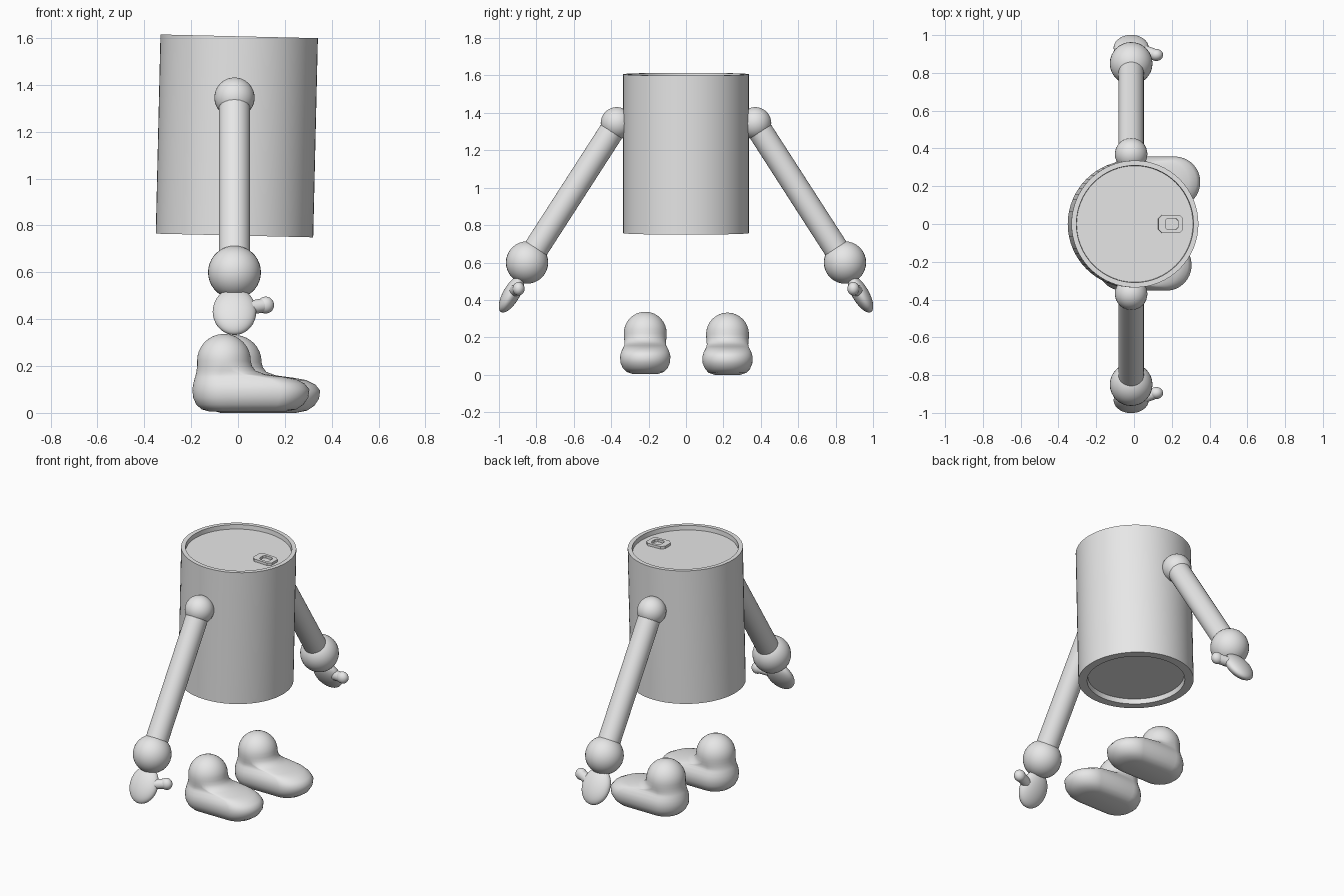
import bpy, bmesh, math
from mathutils import Vector

if "Cube" in bpy.data.objects:
    bpy.data.objects.remove(bpy.data.objects["Cube"])

gray = bpy.data.materials.new("light gray")
gray.diffuse_color = (0.8, 0.8, 0.8, 1)
gray.use_nodes = True
gray.node_tree.nodes["Principled BSDF"].inputs["Base Color"].default_value = gray.diffuse_color


def finish(obj, name, angle=40):
    obj.name = name
    obj.data.materials.clear()
    obj.data.materials.append(gray)
    bpy.ops.object.select_all(action='DESELECT')
    obj.select_set(True)
    bpy.context.view_layer.objects.active = obj
    bpy.ops.object.shade_smooth_by_angle(angle=math.radians(angle))
    return obj


def loft(name, rings, caps=True, closed=False, angle=40):
    """Skin a stack of point rings that all have the same count."""
    bm = bmesh.new()
    vs = [[bm.verts.new(p) for p in r] for r in rings]
    n = len(vs[0])
    pairs = list(zip(vs, vs[1:])) + ([(vs[-1], vs[0])] if closed else [])
    for a, b in pairs:
        for i in range(n):
            j = (i + 1) % n
            bm.faces.new((a[i], a[j], b[j], b[i]))
    if caps:
        bm.faces.new(vs[0][::-1])
        bm.faces.new(vs[-1])
    bmesh.ops.recalc_face_normals(bm, faces=bm.faces)
    me = bpy.data.meshes.new(name)
    bm.to_mesh(me)
    bm.free()
    obj = bpy.data.objects.new(name, me)
    bpy.context.collection.objects.link(obj)
    return finish(obj, name, angle)


def circle(r, z, n=64):
    return [(r * math.cos(2 * math.pi * i / n), r * math.sin(2 * math.pi * i / n), z)
            for i in range(n)]


def stadium(z, xb, xf, hw, n=40):
    pts = []
    for i in range(n):
        a = 2 * math.pi * (i + 0.5) / n
        cx = xf - hw if math.cos(a) > 0 else xb + hw
        pts.append((cx + hw * math.cos(a), hw * math.sin(a), z))
    return pts


def octagon(cx, hx, hy, cut, z):
    a, b = hx - cut, hy - cut
    return [(cx + x, y, z) for x, y in ((hx, -b), (hx, b), (a, hy), (-a, hy),
                                        (-hx, b), (-hx, -b), (-a, -hy), (a, -hy))]


def ball(name, loc, scale, rot=(0, 0, 0)):
    bpy.ops.mesh.primitive_uv_sphere_add(segments=32, ring_count=18, radius=1,
                                         location=loc, rotation=rot)
    obj = bpy.context.object
    obj.scale = scale
    return finish(obj, name, 60)


def rod(name, a, b, r):
    a, b = Vector(a), Vector(b)
    d = b - a
    bpy.ops.mesh.primitive_cylinder_add(vertices=32, radius=r, depth=d.length,
                                        location=(a + b) / 2)
    obj = bpy.context.object
    obj.rotation_euler = d.to_track_quat('Z', 'Y').to_euler()
    return finish(obj, name)


# Can body with recessed lid and base, leaning slightly forward
can = loft("can_body", [circle(r, z) for r, z in (
    (0.28, 0.03), (0.285, 0.0), (0.336, 0.0), (0.336, 0.85), (0.31, 0.85), (0.308, 0.822))])
# Pull tab on the lid: a plate with a finger hole, and a rivet base
tab = loft("pull_tab", [octagon(0.19, 0.066, 0.048, 0.02, 0.820),
                        octagon(0.19, 0.066, 0.048, 0.02, 0.838),
                        octagon(0.195, 0.034, 0.03, 0.012, 0.838),
                        octagon(0.195, 0.034, 0.03, 0.012, 0.820)],
           caps=False, closed=True, angle=30)
for o in (can, tab):
    o.location = (-0.015, 0, 0.757)
    o.rotation_euler = (0, 0.0235, 0)

# Arms and mitten hands, mirrored front to back
X = -0.015
for side, s in (("right", -1), ("left", 1)):
    shoulder, wrist = (X, s * 0.37, 1.345), (X, s * 0.85, 0.6)
    ball(side + "_shoulder", shoulder, (0.086,) * 3)
    rod(side + "_arm", shoulder, wrist, 0.067)
    ball(side + "_wrist", wrist, (0.113,) * 3)
    ball(side + "_hand", (X, s * 0.933, 0.432), (0.093, 0.045, 0.112),
         (s * math.radians(30), 0, 0))
    rod(side + "_thumb", (0.03, s * 0.925, 0.445), (0.115, s * 0.895, 0.46), 0.03)
    ball(side + "_thumb_tip", (0.118, s * 0.895, 0.46), (0.036, 0.032, 0.036))

# Shoes: sole, rounded toe and domed ankle
levels = [(0.005, -0.12, 0.20, 0.07), (0.015, -0.155, 0.25, 0.10),
          (0.035, -0.178, 0.28, 0.12), (0.065, -0.192, 0.30, 0.133),
          (0.10, -0.195, 0.305, 0.135), (0.125, -0.191, 0.285, 0.128),
          (0.145, -0.186, 0.245, 0.118), (0.155, -0.183, 0.19, 0.113),
          (0.165, -0.18, 0.115, 0.111), (0.18, -0.177, 0.075, 0.112),
          (0.20, -0.175, 0.06, 0.114)]
for i in range(9):
    a = math.radians(i * 10.8)
    r = 0.115 * math.cos(a)
    levels.append((0.222 + 0.115 * math.sin(a), -0.06 - r, -0.06 + r, r))
for side, y, dx in (("right", -0.218, 0.0), ("left", 0.222, 0.046)):
    shoe = loft(side + "_shoe", [stadium(*l) for l in levels], angle=60)
    shoe.location = (dx, y, -0.005 if dx else 0.0)
